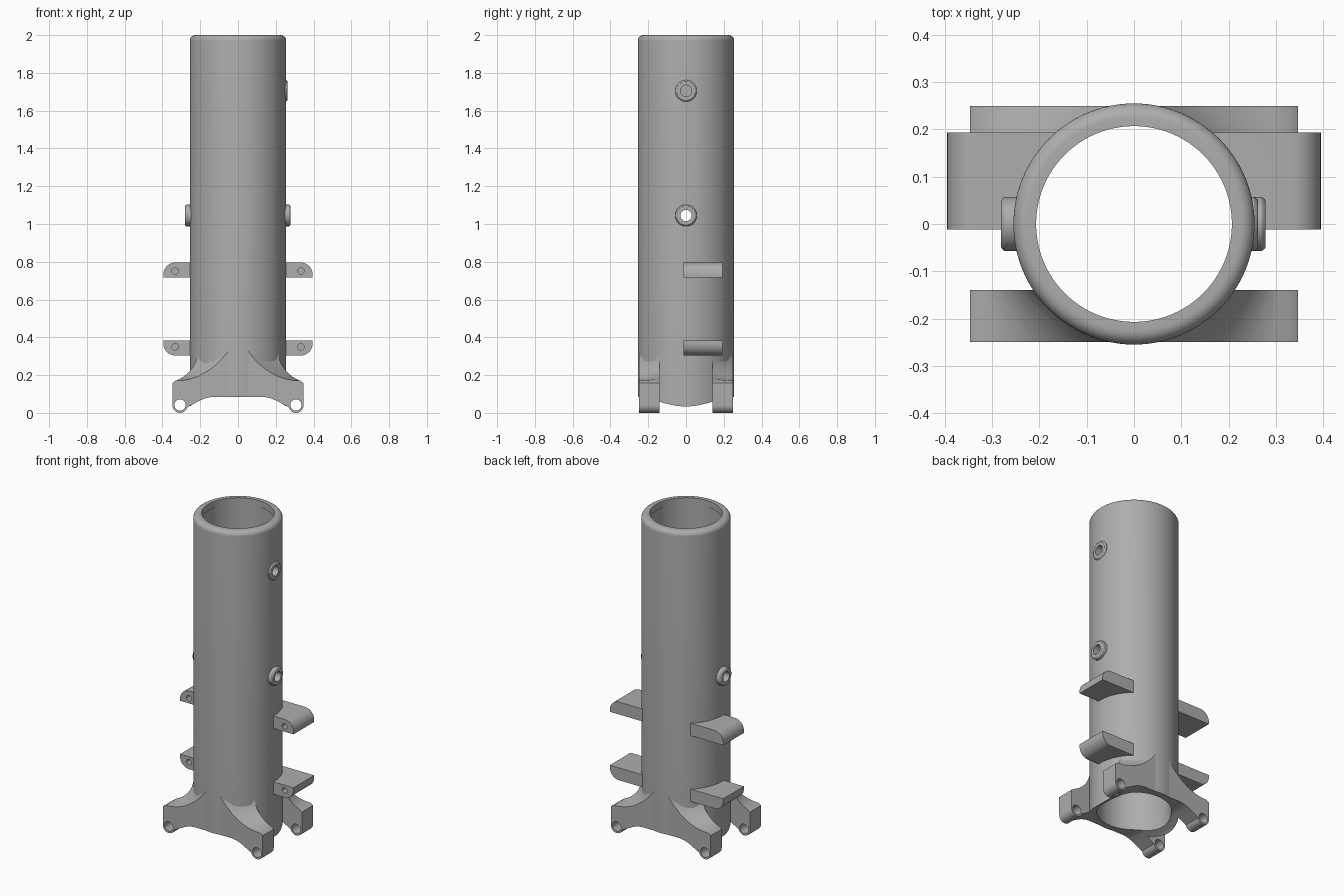
import bpy, bmesh
from math import cos, sin, pi, radians
from mathutils import Matrix

old = bpy.data.objects.get("Cube")
if old:
    bpy.data.objects.remove(old, do_unlink=True)

grey = bpy.data.materials.new("mid grey")
grey.use_nodes = True
colour = (0.42, 0.42, 0.42, 1)
grey.diffuse_color = colour
grey.node_tree.nodes["Principled BSDF"].inputs["Base Color"].default_value = colour


def finish(name, bm):
    bmesh.ops.recalc_face_normals(bm, faces=bm.faces)
    mesh = bpy.data.meshes.new(name)
    bm.to_mesh(mesh)
    bm.free()
    mesh.materials.append(grey)
    ob = bpy.data.objects.new(name, mesh)
    bpy.context.collection.objects.link(ob)
    return ob


def loft(name, front, back, y0, y1):
    """Solid between two outlines in x and z."""
    bm = bmesh.new()
    a = [bm.verts.new((x, y0, z)) for x, z in front]
    b = [bm.verts.new((x, y1, z)) for x, z in back]
    bm.faces.new(a)
    bm.faces.new(b)
    n = len(a)
    for i in range(n):
        j = (i + 1) % n
        bm.faces.new((a[i], a[j], b[j], b[i]))
    return finish(name, bm)


def lathe(name, profile, steps=96):
    """Spin a closed (radius, z) outline around z."""
    bm = bmesh.new()
    rings = [[bm.verts.new((r * cos(2 * pi * k / steps), r * sin(2 * pi * k / steps), z))
              for k in range(steps)] for r, z in profile]
    for i, ring in enumerate(rings):
        nxt = rings[(i + 1) % len(rings)]
        for k in range(steps):
            m = (k + 1) % steps
            bm.faces.new((ring[k], ring[m], nxt[m], nxt[k]))
    return finish(name, bm)


def rod(axis, radius, length, centre, segs=32):
    """Cylinder used as a cutter."""
    bm = bmesh.new()
    bmesh.ops.create_cone(bm, cap_ends=True, segments=segs, radius1=radius,
                          radius2=radius, depth=length)
    turn = {"x": Matrix.Rotation(pi / 2, 4, "Y"), "y": Matrix.Rotation(pi / 2, 4, "X"),
            "z": Matrix.Identity(4)}[axis]
    bmesh.ops.transform(bm, matrix=Matrix.Translation(centre) @ turn, verts=bm.verts)
    return finish("cutter", bm)


def cut(ob, *cutters):
    bpy.context.view_layer.objects.active = ob
    for c in cutters:
        c.hide_render = True
        mod = ob.modifiers.new("cut", "BOOLEAN")
        mod.operation, mod.solver, mod.object = "DIFFERENCE", "EXACT", c
        bpy.ops.object.modifier_apply(modifier=mod.name)
        bpy.data.objects.remove(c, do_unlink=True)


def mirrored(half):
    """Complete an outline running from x = 0 round to x = 0."""
    return half + [(-x, z) for x, z in reversed(half) if x > 0]


def arc(cx, cz, r, start, end, n):
    return [(cx + r * cos(radians(start + (end - start) * i / n)),
             cz + r * sin(radians(start + (end - start) * i / n))) for i in range(n + 1)]


R, BORE = 0.255, 0.207
parts = []

# Tube with rounded rim and a small lip inside the mouth
rim = arc(R - 0.03, 1.97, 0.03, 0, 90, 8)
tube = lathe("tube", [(R, 0)] + rim + [(BORE, 2), (BORE, 1.96), (0.213, 1.96), (0.213, 0)])

# Arched underside shared by the tube and the feet
arch = [(0, 0.085), (0.13, 0.085), (0.155, 0.082), (0.18, 0.075), (0.21, 0.061), (0.24, 0.045)]
under = arch + [(0.262, 0.029), (0.3, 0.005), (0.3, -0.1), (0, -0.1)]
cut(tube, loft("cutter", mirrored(under), mirrored(under), -0.4, 0.4))

# Side ports: bore each through the wall, then add a collar
cut(tube, rod("x", 0.03, 0.8, (0, 0, 1.045)), rod("x", 0.03, 0.2, (R, 0, 1.705)))
for name, side, z, reach in (("left_port", 1, 1.045, 0.278), ("right_port", -1, 1.045, 0.281),
                             ("upper_left_port", 1, 1.705, 0.262)):
    collar = lathe(name, [(0.03, 0.235), (0.057, 0.235), (0.057, reach - 0.008),
                          (0.054, reach - 0.003), (0.049, reach), (0.03, reach)], 40)
    collar.data.transform(Matrix.Translation((0, 0, z)) @ Matrix.Rotation(side * pi / 2, 4, "Y"))
    parts.append(collar)

# Feet: blades whose tops sweep up into the tube
base = arch + arc(0.307, 0.04, 0.04, 195, 360, 14) + [(0.347, 0.158), (0.33, 0.17)]
outer = base + [(0.29, 0.172), (0.25, 0.18), (0.21, 0.194), (0.17, 0.215),
                (0.13, 0.243), (0.09, 0.28), (0.05, 0.33), (0, 0.34)]
inner = base + [(0.31, 0.179), (0.29, 0.191), (0.27, 0.207), (0.25, 0.228),
                (0.233, 0.252), (0.22, 0.28), (0.207, 0.33), (0, 0.34)]
for name, s in (("front_feet", -1), ("back_feet", 1)):
    feet = loft(name, mirrored(outer), mirrored(inner), s * 0.25, s * 0.14)
    cut(feet, rod("z", 0.23, 3, (0, 0, 1), 96))
    for side in (-1, 1):
        cut(feet, rod("y", 0.03, 0.3, (side * 0.307, s * 0.2, 0.042)))
    parts.append(feet)

# Mounting ears: one rounded corner each, with a blind screw hole in front
ear = [(0, 0), (0.395, 0), (0.395, 0.012)] + arc(0.332, 0.015, 0.063, 0, 90, 10) + [(0, 0.078)]
for name, z0, flip in (("upper_ears", 0.718, 1), ("lower_ears", 0.382, -1)):
    outline = [(x, z0 + flip * z) for x, z in mirrored(ear)]
    ears = loft(name, outline, outline, -0.012, 0.193)
    cut(ears, rod("z", 0.23, 3, (0, 0, 1), 96))
    for side in (-1, 1):
        cut(ears, rod("y", 0.017, 0.2, (side * 0.333, 0, z0 + flip * 0.033), 24))
    parts.append(ears)

# Smooth curved faces while keeping edges crisp
bpy.ops.object.select_all(action="DESELECT")
for ob in parts + [tube]:
    ob.select_set(True)
bpy.context.view_layer.objects.active = tube
bpy.ops.object.shade_smooth_by_angle(angle=radians(30))
